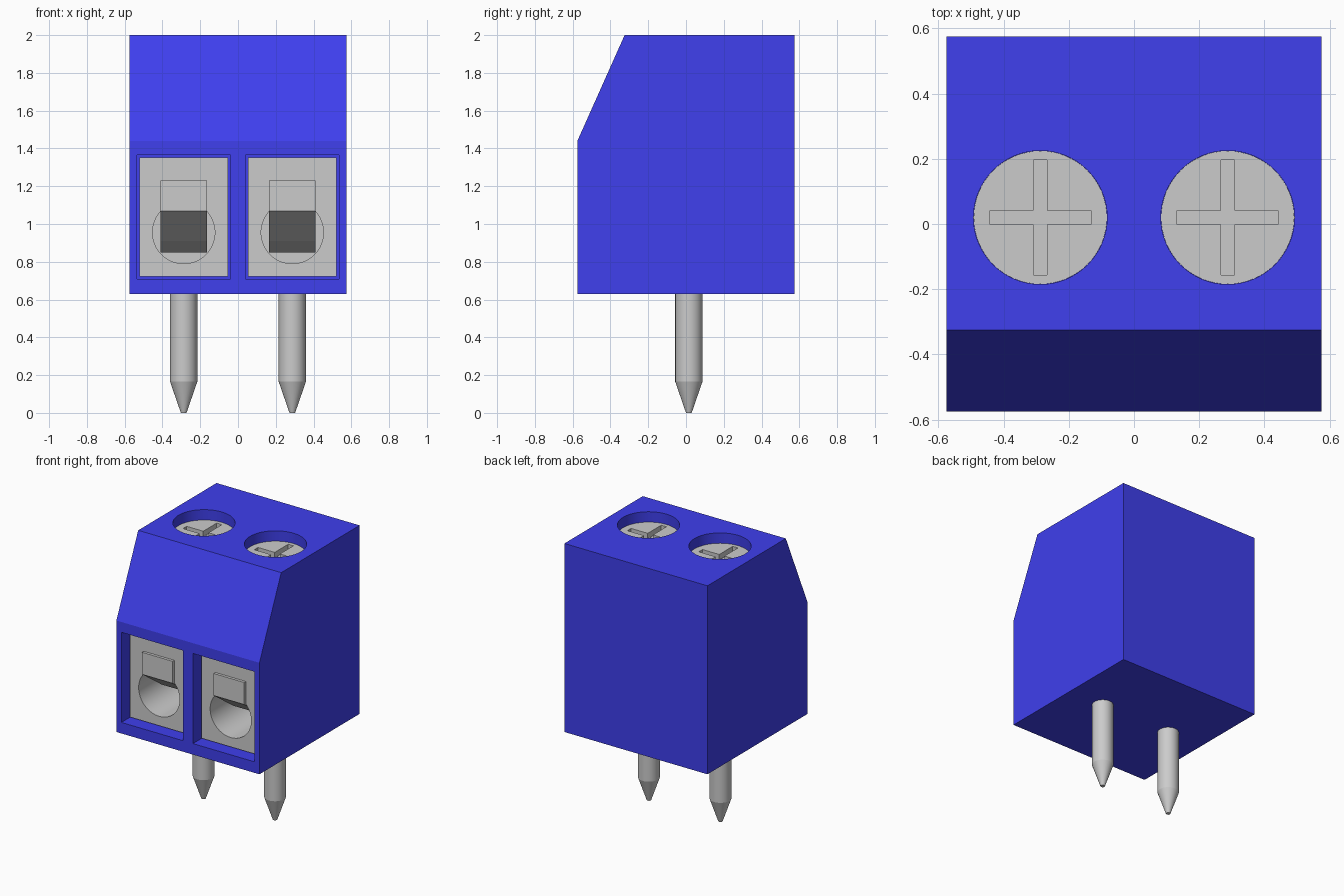
import bpy, bmesh, math
from mathutils import Matrix

if "Cube" in bpy.data.objects:
    bpy.data.objects.remove(bpy.data.objects["Cube"])

PX = 0.2875   # x offset of each terminal
PY = 0.015    # y of screws and pins

blue = bpy.data.materials.new("blue_plastic")
blue.diffuse_color = (0.05, 0.05, 0.85, 1)
blue.use_nodes = True
blue.node_tree.nodes["Principled BSDF"].inputs["Base Color"].default_value = blue.diffuse_color


def finish(name, bm):
    bmesh.ops.recalc_face_normals(bm, faces=bm.faces)
    me = bpy.data.meshes.new(name)
    bm.to_mesh(me)
    bm.free()
    ob = bpy.data.objects.new(name, me)
    bpy.context.collection.objects.link(ob)
    return ob


def prism(name, pts, x0, x1):
    """Extrude a (y, z) profile along x."""
    bm = bmesh.new()
    f = bm.faces.new([bm.verts.new((x0, y, z)) for y, z in pts])
    r = bmesh.ops.extrude_face_region(bm, geom=[f])
    vs = [v for v in r["geom"] if isinstance(v, bmesh.types.BMVert)]
    bmesh.ops.translate(bm, verts=vs, vec=(x1 - x0, 0, 0))
    return finish(name, bm)


def box(name, x0, x1, y0, y1, z0, z1):
    return prism(name, [(y0, z0), (y1, z0), (y1, z1), (y0, z1)], x0, x1)


def lathe(name, rings, center, n=64, axis_y=False):
    """Capped round solid from (radius, height) rings."""
    bm = bmesh.new()
    loops = [[bm.verts.new((r * math.cos(2 * math.pi * i / n),
                            r * math.sin(2 * math.pi * i / n), h))
              for i in range(n)] for r, h in rings]
    for a, b in zip(loops, loops[1:]):
        for i in range(n):
            bm.faces.new((a[i], a[(i + 1) % n], b[(i + 1) % n], b[i]))
    bm.faces.new(loops[0][::-1])
    bm.faces.new(loops[-1])
    if axis_y:
        bm.transform(Matrix.Rotation(-math.pi / 2, 4, 'X'))
    bm.transform(Matrix.Translation(center))
    return finish(name, bm)


def select(ob):
    bpy.ops.object.select_all(action='DESELECT')
    ob.select_set(True)
    bpy.context.view_layer.objects.active = ob


def cut(ob, *cutters):
    select(ob)
    for c in cutters:
        m = ob.modifiers.new("cut", 'BOOLEAN')
        m.operation, m.solver, m.object = 'DIFFERENCE', 'EXACT', c
        bpy.ops.object.modifier_apply(modifier=m.name)
        bpy.data.objects.remove(c)


def smooth(ob):
    select(ob)
    bpy.ops.object.shade_smooth_by_angle(angle=math.radians(15))


# Housing with sloped front top edge
housing = prism("housing", [(-.575, .63), (.575, .63), (.575, 2),
                            (-.325, 2), (-.575, 1.44)], -.575, .575)

for side, s in (("left", -1), ("right", 1)):
    x = s * PX
    # Wire pocket and screw well in the housing
    cut(housing,
        box("pocket_cutter", x - .2475, x + .2475, -.7, .4, .71, 1.365),
        lathe("well_cutter", [(.205, 1.8), (.205, 2.2)], (x, PY + .005, 0)))

    # Metal clamp block with a round wire hole
    clamp = box(side + "_clamp", x - .2345, x + .2345, -.495, .4, .722, 1.352)
    cut(clamp, lathe("hole_cutter", [(.165, -.3), (.165, .6)],
                     (x, -.495, .955), axis_y=True))
    smooth(clamp)

    # Bent leaf plate reaching into the wire hole
    prism(side + "_leaf_plate",
          [(-.515, 1.23), (-.515, 1.07), (-.29, .91), (-.1, .85),
           (-.1, .875), (-.28, .935), (-.488, 1.083), (-.488, 1.23)],
          x - .123, x + .123)

    # Cross-head screw
    y = PY + .005
    screw = lathe(side + "_screw", [(.2045, 1.79), (.2045, 1.925)], (x, y, 0))
    cut(screw,
        box("slot_cutter", x - .155, x + .155, y - .021, y + .021, 1.885, 2),
        box("slot_cutter", x - .021, x + .021, y - .176, y + .176, 1.885, 2))
    smooth(screw)

    # Solder pin with tapered tip
    smooth(lathe(side + "_pin", [(.015, 0), (.072, .165), (.072, .7)],
                 (x, PY, 0), n=32))

smooth(housing)
housing.data.materials.clear()
housing.data.materials.append(blue)
